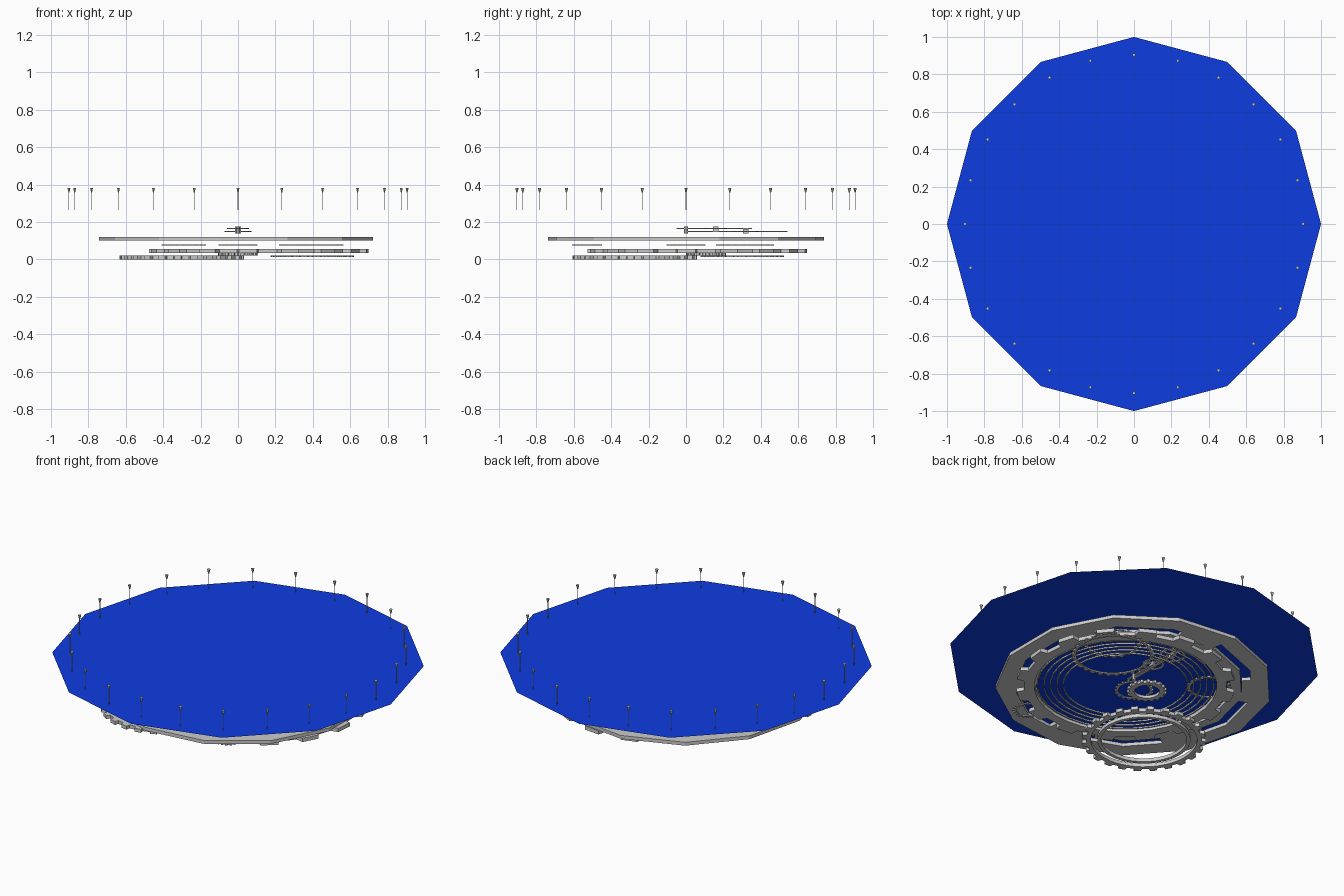
import bpy, bmesh
from math import sin, cos, pi, radians

if "Cube" in bpy.data.objects:
    bpy.data.objects.remove(bpy.data.objects["Cube"])


def finish(name, bm):
    bmesh.ops.recalc_face_normals(bm, faces=bm.faces[:])
    me = bpy.data.meshes.new(name)
    bm.to_mesh(me)
    bm.free()
    ob = bpy.data.objects.new(name, me)
    bpy.context.collection.objects.link(ob)
    return ob


def band(bm, c, samples, z0, z1, closed=True):
    """samples: (angle, inner radius, outer radius) swept as a flat band."""
    rows = []
    for a, ri, ro in samples:
        rows.append([bm.verts.new((c[0] + r * cos(a), c[1] + r * sin(a), z))
                     for r, z in ((ri, z0), (ro, z0), (ro, z1), (ri, z1))])
    n = len(rows)
    for i in range(n if closed else n - 1):
        p, q = rows[i], rows[(i + 1) % n]
        for k in range(4):
            bm.faces.new((p[k], p[(k + 1) % 4], q[(k + 1) % 4], q[k]))
    if not closed:
        bm.faces.new(rows[0])
        bm.faces.new(rows[-1])


def ring(bm, c, ri, ro, z0, z1, n=32, start=0.0):
    band(bm, c, [(start + 2 * pi * i / n, ri, ro) for i in range(n)], z0, z1)


def gear(name, c, ro, root, ri, z0, z1, teeth, extra=()):
    bm = bmesh.new()
    s = []
    step = 2 * pi / teeth
    for i in range(teeth):
        for f, r in ((0.0, root), (0.46, root), (0.54, ro), (0.96, ro)):
            s.append(((i + f) * step, ri, r))
    band(bm, c, s, z0, z1)
    for a, b in extra:
        ring(bm, c, a, b, z0, z1)
    return finish(name, bm)


def box(bm, x0, x1, y0, y1, z0, z1):
    r = bmesh.ops.create_cube(bm, size=1)
    for v in r["verts"]:
        v.co.x = x1 if v.co.x > 0 else x0
        v.co.y = y1 if v.co.y > 0 else y0
        v.co.z = z1 if v.co.z > 0 else z0


# blue twelve-sided dial
bm = bmesh.new()
bmesh.ops.create_circle(bm, cap_ends=True, segments=12, radius=1)
for v in bm.verts:
    v.co.z = 0.265
dial = finish("dial", bm)
if dial.data.polygons[0].normal.z < 0:
    dial.data.flip_normals()
blue = bpy.data.materials.new("blue")
blue.diffuse_color = (0.004, 0.045, 0.75, 1)
blue.use_nodes = True
blue.node_tree.nodes["Principled BSDF"].inputs["Base Color"].default_value = blue.diffuse_color
dial.data.materials.append(blue)

# marker pins with flared heads around the rim
bm = bmesh.new()
for i in range(24):
    a = 2 * pi * i / 24
    x, y = 0.904 * cos(a), 0.904 * sin(a)
    box(bm, x - .0015, x + .0015, y - .0015, y + .0015, 0.265, 0.36)
    r = bmesh.ops.create_cone(bm, cap_ends=True, segments=6, radius1=.003,
                              radius2=.009, depth=.025)
    for v in r["verts"]:
        v.co.x += x
        v.co.y += y
        v.co.z += .37
finish("rim_markers", bm)

# large slotted frame ring, thirteen sides
bm = bmesh.new()
ring(bm, (0, 0), .645, .743, .10, .12, 13, pi)
ring(bm, (0, 0), .53, .59, .10, .12, 13, pi)
for k in range(6):
    mid = radians(85 + 60 * k)
    band(bm, (0, 0), [(mid + radians(d), .58, .65) for d in (-11, 0, 11)],
         .10, .12, False)
finish("frame_ring", bm)

# big gear with nested coil rings
gear("main_gear", (.11, .06), .587, .545, .49, .035, .057, 16)
bm = bmesh.new()
for r in (.33, .365, .40, .435, .47):
    ring(bm, (.11, .06), r, r + .007, .042, .05)
finish("coil_rings", bm)

# lower gears
gear("low_gear", (-.30, -.275), .333, .31, .285, 0, .02, 24, [(.23, .25)])
gear("centre_gear", (0, .107), .107, .096, .068, .02, .036, 18)
gear("thin_gear", (.398, .30), .2235, .21, .198, .013, .02, 30)

# thin middle gears
for i, (x, y, r) in enumerate(((0, 0, .105), (-.29, .28, .12),
                               (.41, .315, .155), (.30, -.53, .08))):
    gear(f"middle_gear_{i}", (x, y), r, r - .01, r - .02, .074, .081, 20)

# hands: bar with a ring and pointed tip
for name, z, y0, y1, yc, r in (("minute_hand", .15, 0, .47, .32, .073),
                               ("hour_hand", .165, -.05, .28, .16, .06)):
    bm = bmesh.new()
    box(bm, -.007, .007, y0, y1, z - .003, z + .003)
    ring(bm, (0, yc), r - .013, r, z - .003, z + .003, 16)
    band(bm, (0, y1), [(pi / 2, 0.002, .073), (pi * .93, .002, .012)],
         z - .003, z + .003, False)
    band(bm, (0, y1), [(pi / 2, 0.002, .073), (pi * .07, .002, .012)],
         z - .003, z + .003, False)
    box(bm, -.015, .015, yc - .015, yc + .015, z - .012, z + .012)
    finish(name, bm)

# hand post
bm = bmesh.new()
ring(bm, (0, 0), .003, .012, .138, .175, 8)
finish("hand_post", bm)
